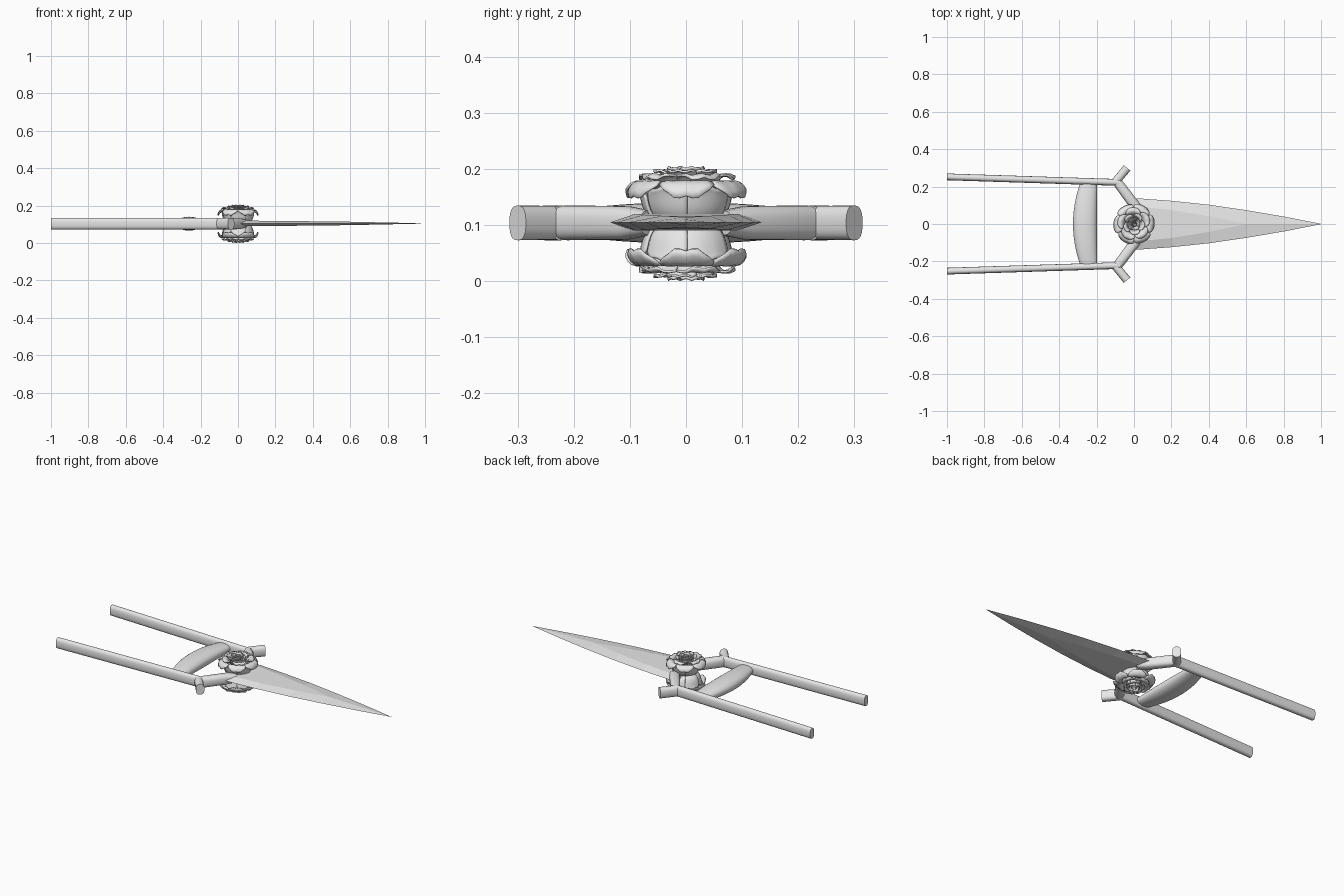
import bpy, bmesh
from math import sin, cos, pi, radians
from mathutils import Vector

cube = bpy.data.objects.get("Cube")
if cube:
    bpy.data.objects.remove(cube, do_unlink=True)

steel = bpy.data.materials.new("light_grey_steel")
steel.use_nodes = True
GREY = (0.8, 0.8, 0.8, 1)
steel.diffuse_color = GREY
steel.node_tree.nodes["Principled BSDF"].inputs["Base Color"].default_value = GREY

MID = 0.104  # height of the centre plane


def make_object(name, bm, smooth=True, fix_normals=True):
    if fix_normals:
        bmesh.ops.recalc_face_normals(bm, faces=bm.faces[:])
    mesh = bpy.data.meshes.new(name)
    bm.to_mesh(mesh)
    bm.free()
    mesh.materials.append(steel)
    obj = bpy.data.objects.new(name, mesh)
    bpy.context.collection.objects.link(obj)
    if smooth:
        bpy.ops.object.select_all(action='DESELECT')
        obj.select_set(True)
        bpy.context.view_layer.objects.active = obj
        bpy.ops.object.shade_smooth_by_angle(angle=radians(40))
    return obj


def bridge(bm, rings):
    for a, b in zip(rings, rings[1:]):
        n = len(a)
        for i in range(n):
            bm.faces.new((a[i], a[(i + 1) % n], b[(i + 1) % n], b[i]))
    bm.faces.new(rings[0])
    bm.faces.new(rings[-1])


def loft(name, stations, power=2.0, sides=24):
    """Sweep a rounded section along level stations (x, y, half width, half height)."""
    bm = bmesh.new()
    rings = []
    first, last = Vector(stations[0][:2]), Vector(stations[-1][:2])
    along = (last - first).normalized()
    across = Vector((-along.y, along.x))
    for x, y, hw, hh in stations:
        ring = []
        for i in range(sides):
            c, s = cos(2 * pi * i / sides), sin(2 * pi * i / sides)
            a = hw * abs(c) ** (2 / power) * (1 if c > 0 else -1)
            h = hh * abs(s) ** (2 / power) * (1 if s > 0 else -1)
            ring.append(bm.verts.new((x + across.x * a, y + across.y * a, MID + h)))
        rings.append(ring)
    bridge(bm, rings)
    return make_object(name, bm)


# Side bars, outward stubs and inward branches
for side, label in ((1, "left"), (-1, "right")):
    loft(label + "_bar", [(-1, 0.252 * side, 0.018, 0.031),
                          (-0.075, 0.222 * side, 0.018, 0.031)], 2.6)
    loft(label + "_stub", [(-0.105, 0.218 * side, 0.022, 0.030),
                           (-0.037, 0.300 * side, 0.023, 0.031)], 2.6)
    loft(label + "_branch", [(-0.098, 0.236 * side, 0.018, 0.029),
                             (-0.08, 0.212 * side, 0.026, 0.031),
                             (0.0, 0.105 * side, 0.028, 0.030),
                             (0.03, 0.065 * side, 0.028, 0.022)], 2.6)

# Cross grip, swelling towards the rear
grip = []
for i in range(13):
    t = -1 + i / 6
    swell = 1 - t * t
    grip.append((-0.243 - 0.019 * swell, 0.215 * t,
                 0.046 + 0.018 * swell, 0.022 + 0.015 * swell))
loft("grip", grip, 2.2)

# Blade: flat centre panel narrowing into a ridge
bm = bmesh.new()
rings = []
for x, edge, flat, thick in ((-0.01, 0.135, 0.095, 0.015), (0.05, 0.135, 0.09, 0.015),
                             (0.2, 0.124, 0.075, 0.0135), (0.4, 0.103, 0.042, 0.0115),
                             (0.6, 0.074, 0.0005, 0.009), (0.8, 0.040, 0.0004, 0.005),
                             (1.0, 0.0008, 0.0002, 0.0005)):
    section = ((-edge, 0), (-flat, thick), (flat, thick),
               (edge, 0), (flat, -thick), (-flat, -thick))
    rings.append([bm.verts.new((x, y, MID + 0.001 + z)) for y, z in section])
bridge(bm, rings)
make_object("blade", bm, smooth=False)


def bezier(p, t):
    s = 1 - t
    w = (s ** 3, 3 * s * s * t, 3 * s * t * t, t ** 3)
    return [sum(k * q[j] for k, q in zip(w, p)) for j in (0, 1)]


def petal(bm, path, angle, half, flip, ripple, cols=10, rows=8):
    """Curved petal following a radius/height path around the flower axis."""
    grid = []
    for r in range(rows + 1):
        row = []
        for c in range(cols + 1):
            u = 2 * c / cols - 1
            v = r / rows * (1 - 0.28 * abs(u) ** 3)
            radius, z = bezier(path, v)
            radius += 0.003 * u
            z += ripple * cos(3 * pi * u) * v ** 3
            a = angle + half * u
            row.append(bm.verts.new((radius * cos(a), radius * sin(a),
                                     MID - 0.001 + flip * z)))
        grid.append(row)
    for r in range(rows):
        for c in range(cols):
            quad = [grid[r][c], grid[r][c + 1], grid[r + 1][c + 1], grid[r + 1][c]]
            bm.faces.new(quad if flip > 0 else quad[::-1])


# Flower layers: name, petal count, overlap, turn, ripple, path of (radius, height)
LAYERS = (
    ("cup", 6, 1.06, 0.5, 0.003, ((0.05, 0.0), (0.082, 0.015), (0.076, 0.05), (0.086, 0.064))),
    ("outer", 6, 0.98, 0.0, 0.003, ((0.05, 0.04), (0.068, 0.088), (0.104, 0.082), (0.108, 0.046))),
    ("middle", 5, 1.0, 0.3, 0.003, ((0.03, 0.05), (0.062, 0.068), (0.058, 0.1), (0.088, 0.080))),
    ("inner", 5, 1.05, 0.8, 0.002, ((0.025, 0.055), (0.048, 0.075), (0.034, 0.098), (0.058, 0.093))),
    ("heart", 4, 1.15, 0.2, 0.002, ((0.012, 0.06), (0.033, 0.08), (0.021, 0.096), (0.034, 0.099))),
    ("bud", 3, 1.2, 0.6, 0.001, ((0.005, 0.06), (0.020, 0.08), (0.009, 0.095), (0.014, 0.098))),
)

# One flower on each face of the blade root
for flip, label in ((1, "upper"), (-1, "lower")):
    for name, count, overlap, turn, ripple, path in LAYERS:
        bm = bmesh.new()
        for i in range(count):
            petal(bm, path, 2 * pi * (i + turn) / count, overlap * pi / count, flip, ripple)
        obj = make_object(label + "_flower_" + name + "_petals", bm, fix_normals=False)
        solid = obj.modifiers.new("thickness", 'SOLIDIFY')
        solid.thickness = 0.004
        solid.offset = 0

# Solid core joining both flowers
bm = bmesh.new()
bmesh.ops.create_cone(bm, cap_ends=True, segments=32, radius1=0.052, radius2=0.052, depth=0.12)
bmesh.ops.translate(bm, verts=bm.verts[:], vec=(0, 0, MID))
make_object("flower_core", bm)
